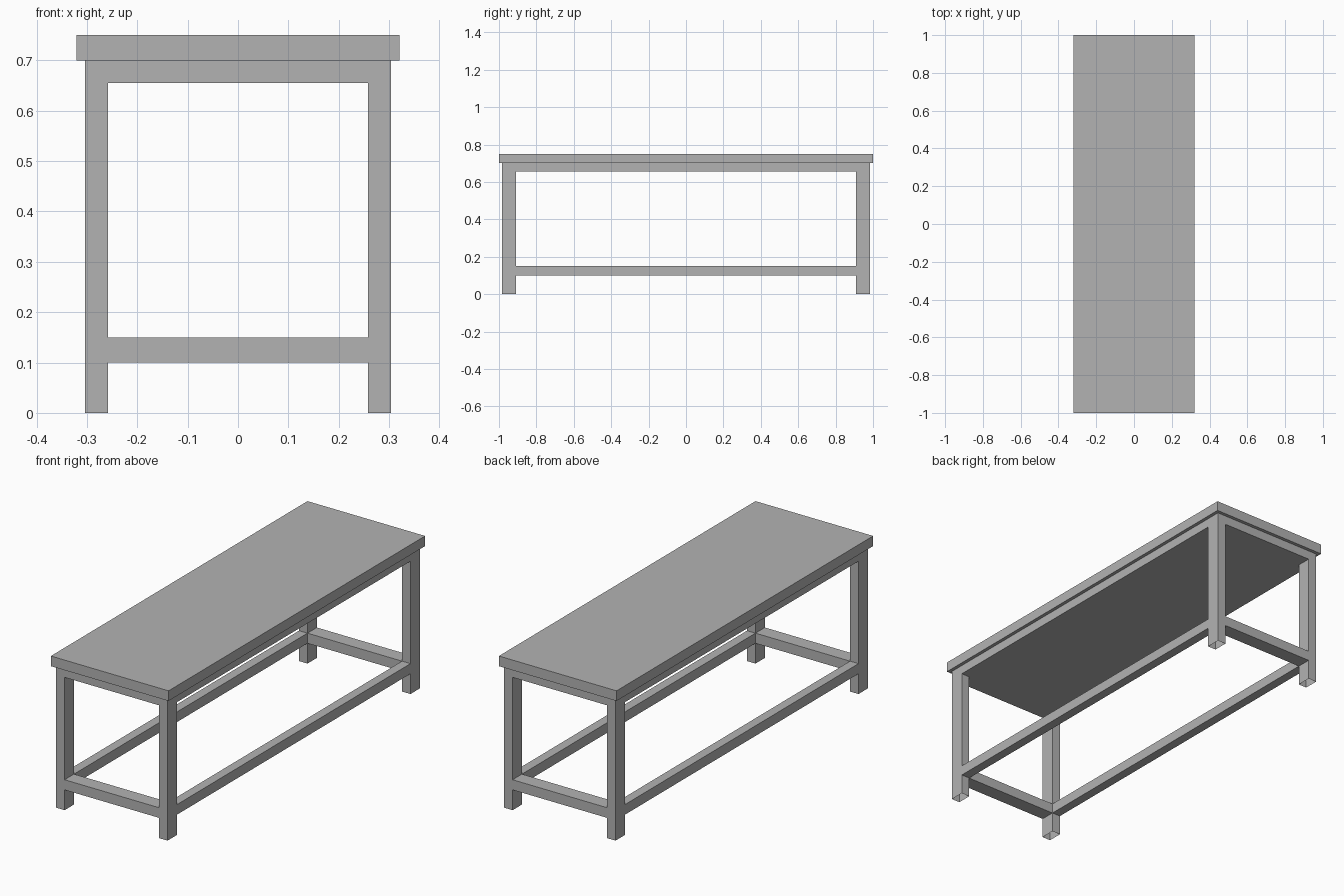
import bpy
import bmesh

cube = bpy.data.objects.get("Cube")
if cube:
    bpy.data.objects.remove(cube, do_unlink=True)

grey = bpy.data.materials.new("plain_grey")
grey.use_nodes = True
colour = (0.45, 0.45, 0.45, 1)
grey.diffuse_color = colour
grey.node_tree.nodes["Principled BSDF"].inputs["Base Color"].default_value = colour


def box(name, low, high, open_axis=None, open_sides=()):
    """Box between two corners, leaving out the faces on open_sides of open_axis."""
    bm = bmesh.new()
    bmesh.ops.create_cube(bm, size=1)
    for v in bm.verts:
        v.co = [l + (c + 0.5) * (h - l) for c, l, h in zip(v.co, low, high)]
    bm.normal_update()
    if open_axis is not None:
        gone = [f for f in bm.faces if round(f.normal[open_axis]) in open_sides]
        bmesh.ops.delete(bm, geom=gone, context="FACES")
    mesh = bpy.data.meshes.new(name)
    bm.to_mesh(mesh)
    bm.free()
    mesh.materials.append(grey)
    obj = bpy.data.objects.new(name, mesh)
    bpy.context.collection.objects.link(obj)
    return obj


# Outer and inner faces of the legs, and heights
XO, XI = 0.304, 0.258
YO, YI = 0.983, 0.91
APRON, TOP = 0.655, 0.70
RAIL_LOW, RAIL_HIGH = 0.10, 0.15

# Top board and the solid apron under it
box("table_top", (-0.321, -1, TOP), (0.321, 1, 0.75))
box("apron", (-XO, -YO, APRON), (XO, YO, TOP), 2, (1,))

# Hollow legs, open at the foot
for sx, side in ((-1, "right"), (1, "left")):
    for sy, end in ((-1, "front"), (1, "back")):
        xs = sorted((sx * XI, sx * XO))
        ys = sorted((sy * YI, sy * YO))
        box(f"{end}_{side}_leg", (xs[0], ys[0], 0), (xs[1], ys[1], APRON), 2, (-1, 1))

# Long stretchers between the legs
for s, side in ((-1, "right"), (1, "left")):
    xs = sorted((s * XI, s * XO))
    box(f"{side}_stretcher", (xs[0], -YI, RAIL_LOW), (xs[1], YI, RAIL_HIGH), 1, (-1, 1))

# Short stretchers at the ends
for s, end in ((-1, "front"), (1, "back")):
    ys = sorted((s * YI, s * YO))
    box(f"{end}_stretcher", (-XI, ys[0], RAIL_LOW), (XI, ys[1], RAIL_HIGH), 0, (-1, 1))
